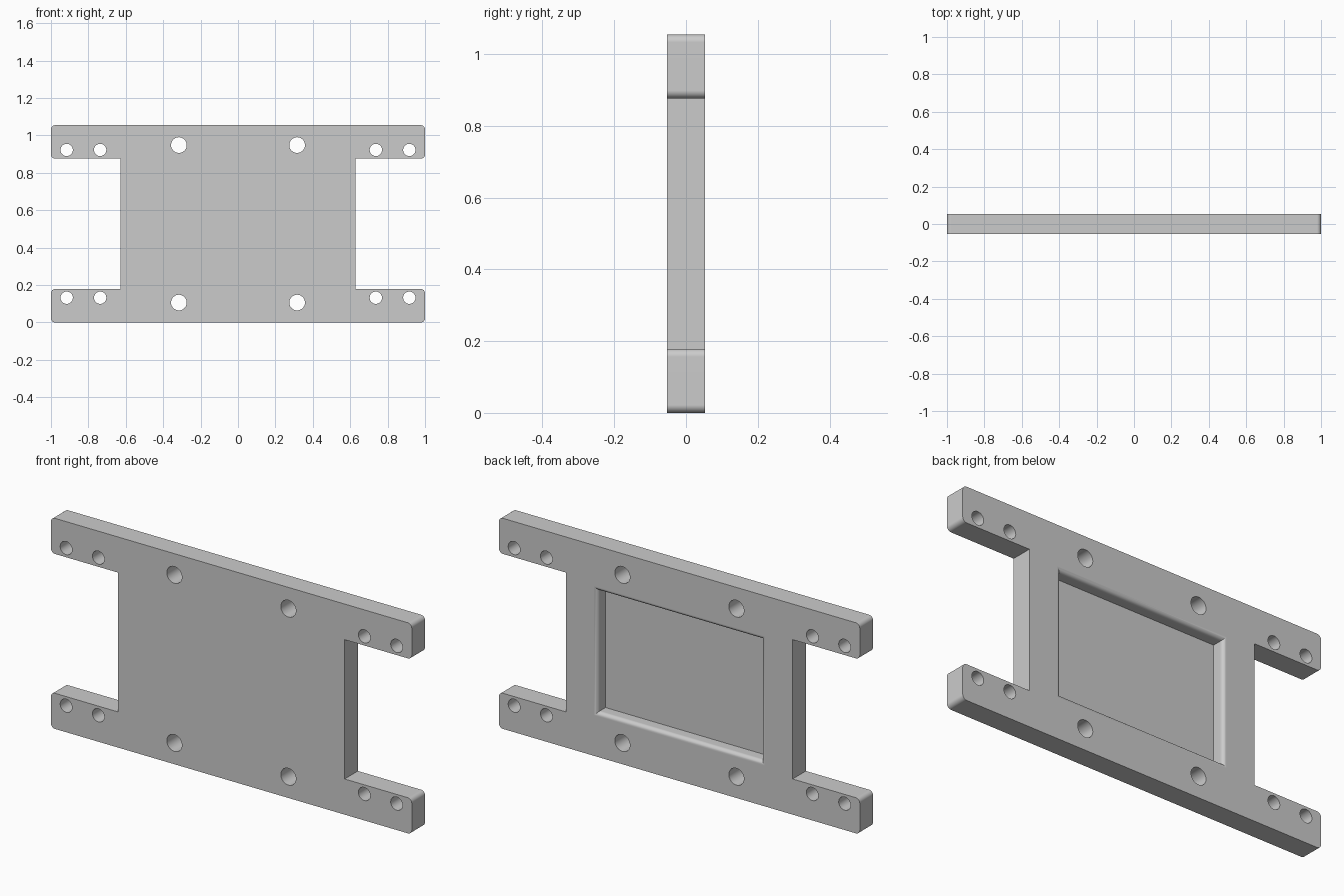
import bpy
import bmesh
from math import sin, cos, pi
from mathutils import Vector

if "Cube" in bpy.data.objects:
    bpy.data.objects.remove(bpy.data.objects["Cube"], do_unlink=True)

WIDTH, HEIGHT, THICK = 2.0, 1.055, 0.105
MID = HEIGHT / 2
WEB = 0.628          # half width of the middle web
NOTCH = 0.349        # half height of the side notches
ROUND = 0.022        # corner radius of the arms
POCKET = (0.453, 0.304)
DEPTH, RIM = 0.0625, 0.02

metal = bpy.data.materials.new("grey metal")
metal.use_nodes = True
grey = (0.6, 0.6, 0.6, 1)
metal.diffuse_color = grey
metal.node_tree.nodes["Principled BSDF"].inputs["Base Color"].default_value = grey


def loft(name, loops):
    """Solid skinned through matching closed loops, capped at both ends."""
    bm = bmesh.new()
    rings = [[bm.verts.new(p) for p in loop] for loop in loops]
    for a, b in zip(rings, rings[1:]):
        for i in range(len(a)):
            j = (i + 1) % len(a)
            bm.faces.new((a[i], a[j], b[j], b[i]))
    bm.faces.new(rings[0])
    bm.faces.new(rings[-1])
    bmesh.ops.recalc_face_normals(bm, faces=bm.faces)
    mesh = bpy.data.meshes.new(name)
    bm.to_mesh(mesh)
    bm.free()
    obj = bpy.data.objects.new(name, mesh)
    bpy.context.collection.objects.link(obj)
    mesh.materials.append(metal)
    return obj


def rounded(points, radius, steps=6):
    """Round the flagged corners of a polygon with right angles."""
    out = []
    for i, (x, z, is_round) in enumerate(points):
        p = Vector((x, z))
        if not is_round:
            out.append(p)
            continue
        a = (Vector(points[i - 1][:2]) - p).normalized()
        b = (Vector(points[(i + 1) % len(points)][:2]) - p).normalized()
        for k in range(steps + 1):
            t = k / steps * pi / 2
            out.append(p + radius * (a * (1 - sin(t)) + b * (1 - cos(t))))
    return out


# H-shaped plate: one quarter mirrored round the centre
quarter = [(WEB, NOTCH, False), (WIDTH / 2, NOTCH, True), (WIDTH / 2, MID, True)]
right_half = [(x, -z, r) for x, z, r in reversed(quarter)] + quarter
outline = rounded(right_half + [(-x, -z, r) for x, z, r in right_half], ROUND)
plate = loft("mounting_plate", [[(p.x, y, p.y + MID) for p in outline]
                                for y in (-THICK / 2, THICK / 2)])


# Recess in the back, with a rounded rim
def rectangle(grow, y):
    w, h = POCKET[0] + grow, POCKET[1] + grow
    return [(sx * w, y, MID + sz * h) for sx, sz in ((-1, -1), (1, -1), (1, 1), (-1, 1))]


back = THICK / 2
levels = [rectangle(RIM, back + RIM)]
for k in range(7):
    t = k / 6 * pi / 2
    levels.append(rectangle(RIM * (1 - sin(t)), back - RIM * (1 - cos(t))))
levels.append(rectangle(0, back - DEPTH))
cutters = [loft("recess_cutter", levels)]


# Screw holes, mirrored to all four quarters
def hole(x, z, radius, sides=32):
    ring = [(x + radius * cos(2 * pi * k / sides), z + radius * sin(2 * pi * k / sides))
            for k in range(sides)]
    return loft("hole_cutter", [[(u, y, v) for u, v in ring] for y in (-THICK, THICK)])


for x, z, radius in ((0.316, 0.421, 0.042), (0.737, 0.395, 0.033), (0.916, 0.395, 0.033)):
    for sx in (-1, 1):
        for sz in (-1, 1):
            cutters.append(hole(sx * x, MID + sz * z, radius))

bpy.ops.object.select_all(action="DESELECT")
plate.select_set(True)
bpy.context.view_layer.objects.active = plate
for cutter in cutters:
    cutter.hide_render = True
    mod = plate.modifiers.new("cut", "BOOLEAN")
    mod.operation = "DIFFERENCE"
    mod.solver = "EXACT"
    mod.object = cutter
    bpy.ops.object.modifier_apply(modifier=mod.name)
    bpy.data.objects.remove(cutter, do_unlink=True)

# Smooth fillets and holes, keep flat faces crisp
bpy.ops.object.shade_smooth_by_angle(angle=pi / 6)
weighted = plate.modifiers.new("face weighted normals", "WEIGHTED_NORMAL")
weighted.keep_sharp = True
